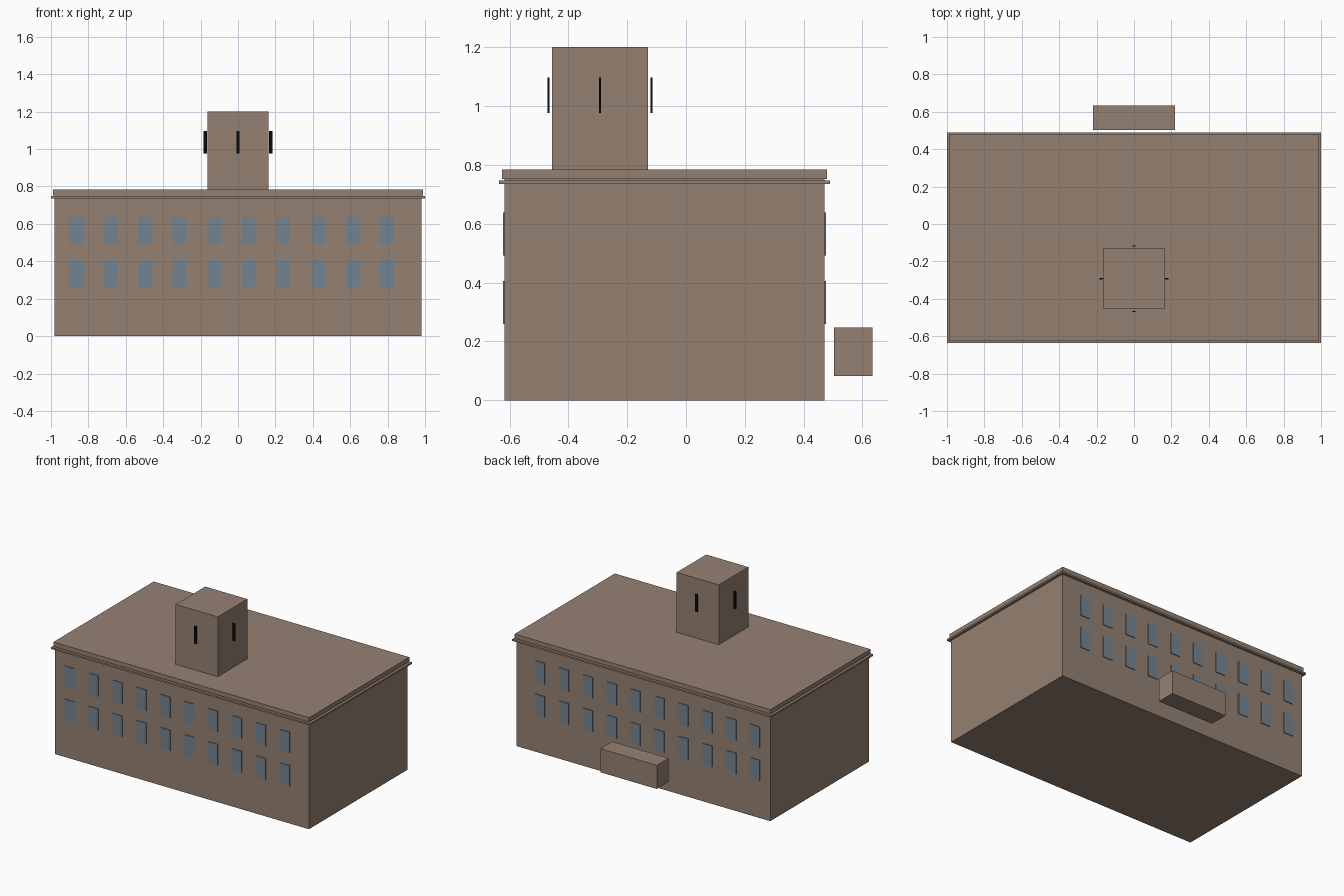
import bpy

default = bpy.data.objects.get("Cube")
if default:
    bpy.data.objects.remove(default, do_unlink=True)


def material(name, color):
    mat = bpy.data.materials.new(name)
    mat.use_nodes = True
    rgba = (*color, 1)
    mat.diffuse_color = rgba
    mat.node_tree.nodes["Principled BSDF"].inputs["Base Color"].default_value = rgba
    return mat


def box(name, x, y, z, mat):
    """Box spanning the (low, high) range given on each axis."""
    spans = (x, y, z)
    bpy.ops.mesh.primitive_cube_add(size=1, location=[(a + b) / 2 for a, b in spans])
    obj = bpy.context.object
    obj.name = name
    obj.scale = [b - a for a, b in spans]
    bpy.ops.object.transform_apply(location=False, rotation=False, scale=True)
    obj.data.materials.append(mat)
    return obj


stone = material("brown stone", (0.30, 0.22, 0.17))
glass = material("blue grey glass", (0.17, 0.23, 0.29))
black = material("black", (0.003, 0.003, 0.003))

# Main block with its stepped cornice and flat roof
FRONT, BACK = -0.618, 0.471
box("main_block", (-0.981, 0.981), (FRONT, BACK), (0, 0.76), stone)
box("cornice", (-1, 1), (-0.636, 0.49), (0.736, 0.748), stone)
box("roof_slab", (-0.988, 0.988), (-0.626, 0.48), (0.753, 0.784), stone)

# Tower on the roof
TOWER_Y, HALF = -0.2925, 0.163
box("tower", (-HALF, HALF), (TOWER_Y - HALF, TOWER_Y + HALF), (0.77, 1.202), stone)

# Thin slits standing just off each tower side
OFFSET = HALF + 0.012
for side, dx, dy in (("front", 0, -1), ("back", 0, 1), ("left", 1, 0), ("right", -1, 0)):
    x, y = dx * OFFSET, TOWER_Y + dy * OFFSET
    box("tower_slit_" + side, (x - 0.009, x + 0.009), (y - 0.003, y + 0.003),
        (0.977, 1.098), black)

# Raised box behind the rear wall
box("rear_box", (-0.218, 0.218), (0.503, 0.634), (0.083, 0.248), stone)

# Two rows of windows on the front and rear walls
for wall, y in (("front", FRONT), ("back", BACK)):
    for row, z in (("lower", 0.26), ("upper", 0.492)):
        for i in range(10):
            x = -0.866 + i * 0.1847
            box(f"{wall}_{row}_window_{i + 1}", (x - 0.037, x + 0.037),
                (y - 0.005, y + 0.005), (z, z + 0.146), glass)
